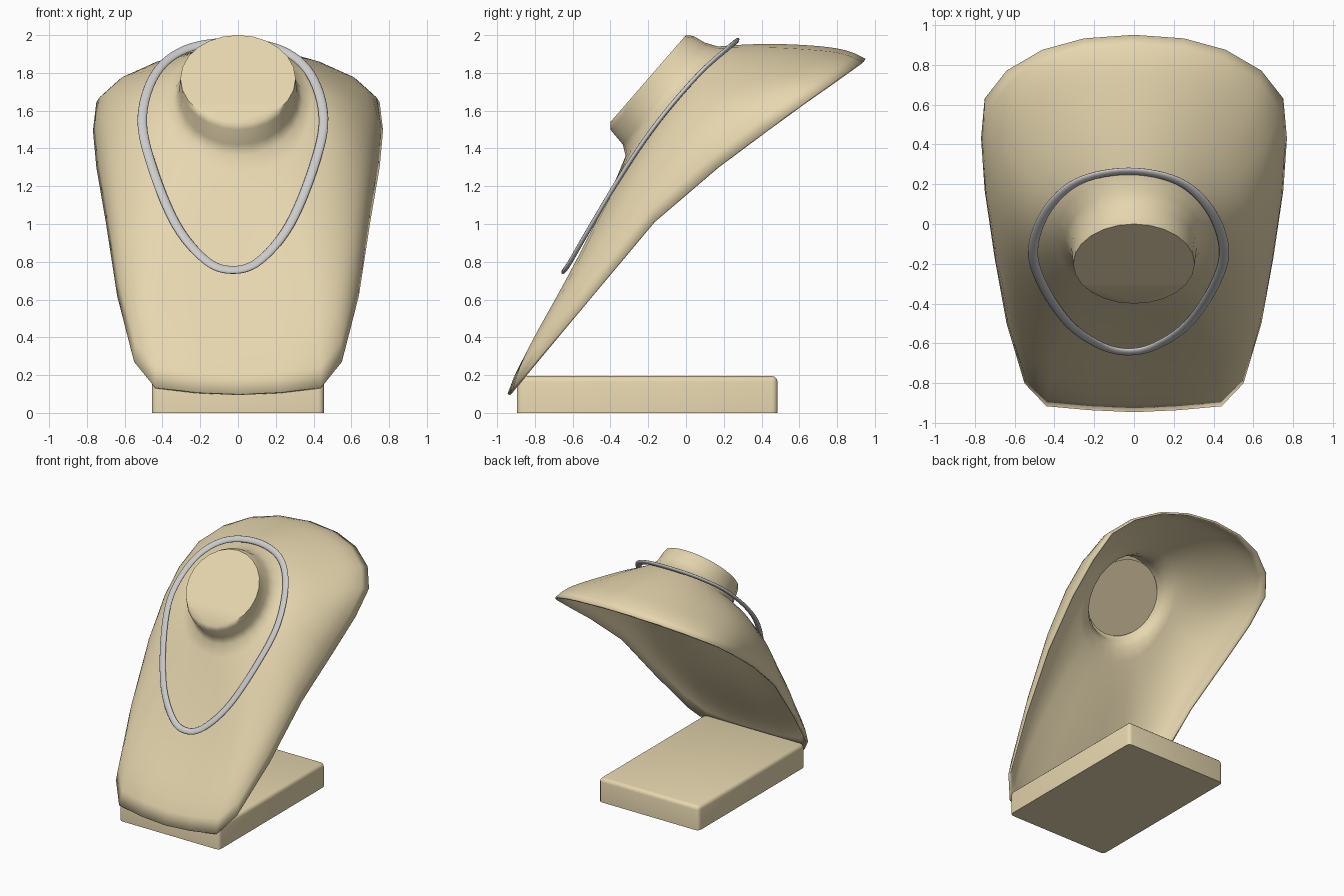
import bpy, bmesh, math
from mathutils import Vector as V

if "Cube" in bpy.data.objects:
    bpy.data.objects.remove(bpy.data.objects["Cube"])

tan = bpy.data.materials.new("tan_cover")
tan.diffuse_color = (0.8, 0.68, 0.43, 1)
tan.use_nodes = True
tan.node_tree.nodes["Principled BSDF"].inputs["Base Color"].default_value = tan.diffuse_color


def finish(bm, name, mat=None, angle=40):
    me = bpy.data.meshes.new(name)
    bm.to_mesh(me)
    bm.free()
    ob = bpy.data.objects.new(name, me)
    bpy.context.collection.objects.link(ob)
    if mat:
        me.materials.append(mat)
    bpy.ops.object.select_all(action='DESELECT')
    ob.select_set(True)
    bpy.context.view_layer.objects.active = ob
    bpy.ops.object.shade_smooth_by_angle(angle=math.radians(angle))
    return ob


def loft(bm, rings, closed=False):
    rows = [[bm.verts.new(p) for p in r] for r in rings]
    n = len(rows[0])
    pairs = list(zip(rows, rows[1:])) + ([(rows[-1], rows[0])] if closed else [])
    for a, b in pairs:
        for i in range(n):
            k = (i + 1) % n
            bm.faces.new((a[i], a[k], b[k], b[i]))
    return rows


def mirror_ring(half):
    return half + [V((-p.x, p.y, p.z)) for p in half[-2:0:-1]]


def tilted_ring(cy, cz, rx, hy, hz, n=12):
    """Half ellipse from the back of the neck round to its front."""
    return [V((rx * math.sin(math.pi * i / n), cy + hy * math.cos(math.pi * i / n),
               cz + hz * math.cos(math.pi * i / n))) for i in range(n + 1)]


# Bust shell: neck rings, then curved meridians running out to the rim
rim = [(0, .95, 1.875), (.25, .932, 1.86), (.46, .875, 1.82), (.64, .77, 1.745), (.75, .63, 1.645),
       (.768, .43, 1.495), (.75, .17, 1.3), (.70, -.17, 1.01), (.64, -.5, .62), (.55, -.8, .27),
       (.44, -.915, .135), (.22, -.935, .11), (0, -.945, .1)]
bulge = [(0, .66, 1.985), (.22, .65, 1.955), (.41, .56, 1.885), (.55, .42, 1.81), (.64, .25, 1.735),
         (.69, .08, 1.655), (.69, -.08, 1.53), (.66, -.23, 1.36), (.60, -.41, 1.08), (.52, -.53, .9),
         (.42, -.575, .81), (.2, -.575, .745), (0, -.575, .735)]
neck = [tilted_ring(-.2, 1.77, .305, .2, .23),
        tilted_ring(-.18, 1.747, .307, .22, .248),
        tilted_ring(-.117, 1.69, .315, .217, .27),
        tilted_ring(-.075, 1.65, .342, .245, .29)]
rings = [mirror_ring(r) for r in neck]
STEPS = 14
for s in range(1, STEPS + 1):
    t = s / STEPS
    lip = V((0, -.7, .7)) * .4 * t ** 6 * (1 - t)      # rounded rim edge
    rings.append(mirror_ring([b * (1 - t) ** 2 + V(c) * (2 * t * (1 - t)) + V(r) * t * t + lip
                              for b, c, r in zip(neck[-1], bulge, rim)]))
bm = bmesh.new()
rows = loft(bm, rings)
bm.faces.new(rows[0][::-1])
bust = finish(bm, "bust_shell", tan, 55)
sol = bust.modifiers.new("thickness", 'SOLIDIFY')
sol.thickness = 0.016
sol.offset = -1

# Disc closing the neck on the inside
bm = bmesh.new()
plug = mirror_ring(tilted_ring(-.137, 1.70, .298, .195, .225, 20))
bm.faces.new([bm.verts.new(p) for p in plug])
finish(bm, "neck_plug", tan)

# Base block, rounded everywhere but underneath
bm = bmesh.new()
bmesh.ops.create_cube(bm, size=1)
for v in bm.verts:
    v.co = V((v.co.x * .91, v.co.y * 1.38 - .205, (v.co.z + .5) * .195))
edges = [e for e in bm.edges if max(v.co.z for v in e.verts) > .1]
bmesh.ops.bevel(bm, geom=edges, offset=.03, segments=3, profile=.5, affect='EDGES')
finish(bm, "base", tan)

# Necklace: flattened tube swept along a closed smooth path
half = [(0, .265, 1.965), (.25, .215, 1.925), (.41, .07, 1.795), (.48, -.13, 1.565),
        (.43, -.31, 1.31), (.30, -.5, .995), (.14, -.61, .805), (0, -.642, .757)]
ctrl = mirror_ring([V(p) for p in half])
n = len(ctrl)
path = []
for i in range(n):
    a, b, c, d = (ctrl[(i + k) % n] for k in (-1, 0, 1, 2))
    for s in range(6):
        t = s / 6
        path.append(.5 * (2 * b + (c - a) * t + (2 * a - 5 * b + 4 * c - d) * t * t
                          + (3 * b - a - 3 * c + d) * t ** 3))
sections = []
for i, p in enumerate(path):
    tang = (path[(i + 1) % len(path)] - path[i - 1]).normalized()
    up = V((0, -.8, .6))
    up = (up - tang * up.dot(tang)).normalized()
    side = tang.cross(up)
    sections.append([p + V((-.027, 0, 0)) + side * .025 * math.cos(k * math.pi / 6)
                     + up * .012 * math.sin(k * math.pi / 6) for k in range(12)])
bm = bmesh.new()
loft(bm, sections, closed=True)
bmesh.ops.recalc_face_normals(bm, faces=bm.faces)
finish(bm, "necklace", None, 60)
